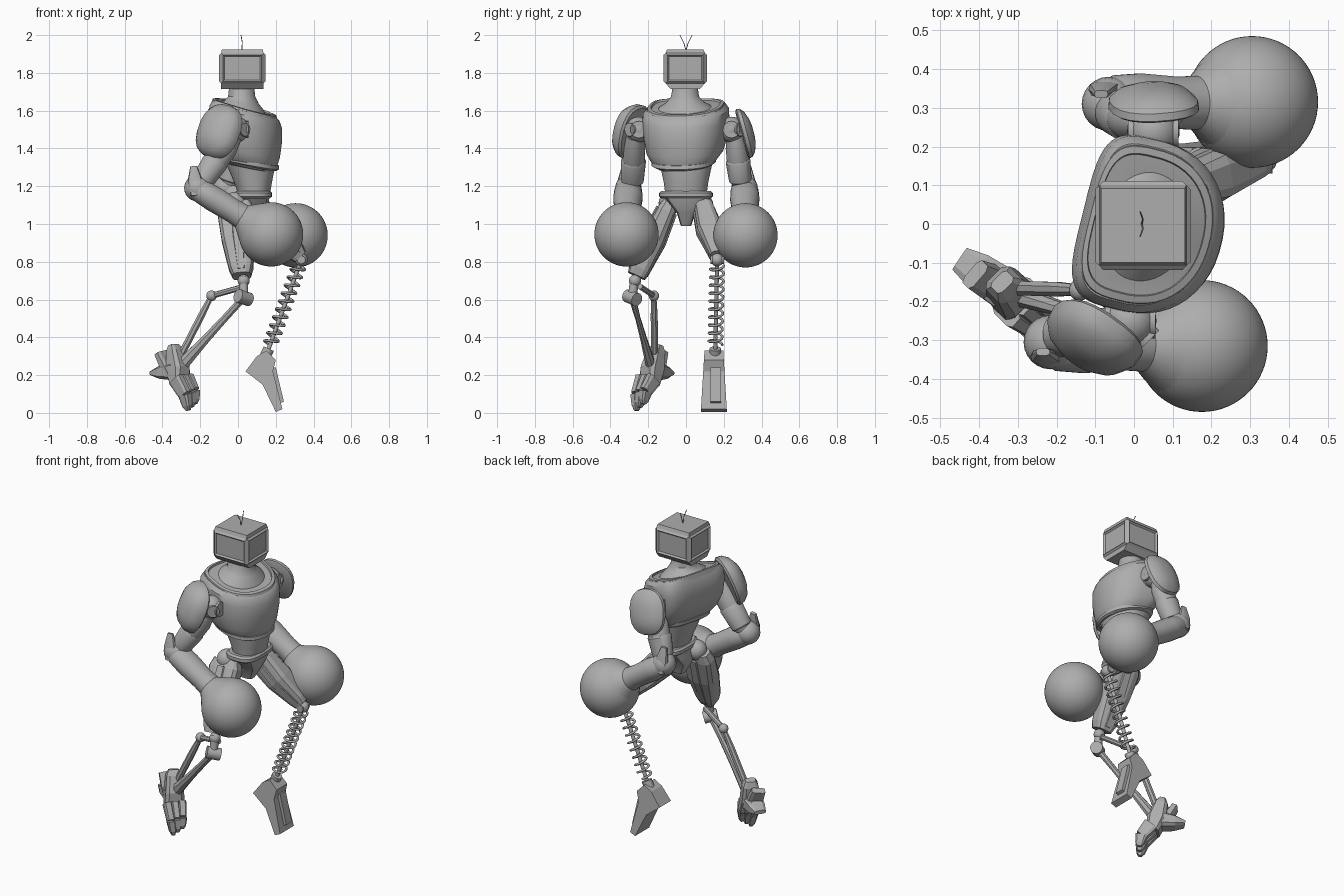
import bpy, bmesh, math
from math import sin, cos, pi, radians
from mathutils import Vector, Matrix

if "Cube" in bpy.data.objects:
    bpy.data.objects.remove(bpy.data.objects["Cube"])

grey = bpy.data.materials.new("plain_grey")
grey.use_nodes = True
grey.diffuse_color = (0.42, 0.42, 0.42, 1)
grey.node_tree.nodes["Principled BSDF"].inputs["Base Color"].default_value = (0.42, 0.42, 0.42, 1)


def finish(name, bm, smooth=True):
    bmesh.ops.recalc_face_normals(bm, faces=bm.faces[:])
    me = bpy.data.meshes.new(name)
    bm.to_mesh(me)
    bm.free()
    me.materials.append(grey)
    ob = bpy.data.objects.new(name, me)
    bpy.context.collection.objects.link(ob)
    if smooth:
        bpy.ops.object.select_all(action='DESELECT')
        ob.select_set(True)
        bpy.context.view_layer.objects.active = ob
        bpy.ops.object.shade_smooth_by_angle(angle=radians(35))
    return ob


def ellipse(n, power=2.0, back_power=None, back=1.0):
    """Unit superellipse; the -x half may be squarer and squashed."""
    pts = []
    for i in range(n):
        a = 2 * pi * (i + 0.5) / n
        c, s = cos(a), sin(a)
        p = 2 / ((back_power or power) if c < 0 else power)
        x = math.copysign(abs(c) ** p, c)
        pts.append((x * (back if x < 0 else 1), math.copysign(abs(s) ** p, s)))
    return pts


def skin(name, rings, smooth=True):
    bm = bmesh.new()
    rows = [[bm.verts.new(p) for p in ring] for ring in rings]
    n = len(rows[0])
    for lo, hi in zip(rows, rows[1:]):
        for i in range(n):
            bm.faces.new((lo[i], lo[(i + 1) % n], hi[(i + 1) % n], hi[i]))
    bm.faces.new(rows[0][::-1])
    bm.faces.new(rows[-1])
    return finish(name, bm, smooth)


def limb(name, start, end, sections, n=24, hint=(0, 1, 0), power=2.0, smooth=True):
    """Loft between two points; sections are (t, half size along hint, half size across)."""
    start, end = Vector(start), Vector(end)
    d = end - start
    u = Vector(hint)
    u = (u - d * (u.dot(d) / d.dot(d))).normalized()
    v = d.normalized().cross(u)
    shape = ellipse(n, power)
    return skin(name, [[start + d * t + u * x * a + v * y * b for x, y in shape]
                       for t, a, b in sections], smooth)


def body(name, rows, n=48, power=2.2, back_power=None, turn=-14, back=1.0):
    """Upright loft; rows are (z, centre x, half depth, half width, forward slope)."""
    rot = Matrix.Rotation(radians(turn), 3, 'Z')
    shape = ellipse(n, power, back_power, back)
    return skin(name, [[rot @ Vector((cx + x * a, y * b, z - x * a * slope))
                        for x, y in shape] for z, cx, a, b, slope in rows])


def rod(name, a, b, r, n=16, smooth=True):
    return limb(name, a, b, [(0, r, r), (1, r, r)], n, (0.1, 1, 0.2), smooth=smooth)


def ball(name, pos, r, seg=32):
    bm = bmesh.new()
    bmesh.ops.create_uvsphere(bm, u_segments=seg, v_segments=seg // 2, radius=r,
                              matrix=Matrix.Translation(pos))
    return finish(name, bm)


def wire(name, pts, r):
    cu = bpy.data.curves.new(name, 'CURVE')
    cu.dimensions = '3D'
    cu.bevel_depth = r
    cu.bevel_resolution = 1
    cu.use_fill_caps = True
    sp = cu.splines.new('POLY')
    sp.points.add(len(pts) - 1)
    for p, co in zip(sp.points, pts):
        p.co = (*co, 1)
    cu.materials.append(grey)
    ob = bpy.data.objects.new(name, cu)
    bpy.context.collection.objects.link(ob)


def side_prism(name, outline, y0, y1, taper=0.0):
    """Extrude an x-z outline across y, narrowing toward the top."""
    sides = [[Vector((x, y + s * taper * z, z)) for x, z in outline]
             for y, s in ((y0, 1), (y1, -1))]
    return skin(name, sides, False)


# Box head with a raised, recessed panel on each side
bm = bmesh.new()
rows = [(1.715, 0.112, 0.078), (1.745, 0.112, 0.104), (1.905, 0.112, 0.104), (1.925, 0.108, 0.096)]
rings = [[bm.verts.new((0.023 + sx * a, sy * b - 0.004, z))
          for sx, sy in ((1, 1), (-1, 1), (-1, -1), (1, -1))] for z, a, b in rows]
for lo, hi in zip(rings, rings[1:]):
    for i in range(4):
        bm.faces.new((lo[i], lo[(i + 1) % 4], hi[(i + 1) % 4], hi[i]))
bm.faces.new(rings[0][::-1])
bm.faces.new(rings[-1])
panels = [f for f in bm.faces if abs(f.calc_center_median().z - 1.825) < 0.005]
bmesh.ops.recalc_face_normals(bm, faces=bm.faces[:])
bmesh.ops.inset_individual(bm, faces=panels, thickness=0.014, depth=0.011)
bmesh.ops.inset_individual(bm, faces=panels, thickness=0.012, depth=-0.01)
finish("head", bm, False)
for s in (-1, 1):
    wire("antenna", [(0.02, 0, 1.92), (0.023, s * 0.012, 1.96), (0.016, s * 0.032, 1.999)], 0.0022)

# Neck, chest, collar and waist
body("neck", [(1.57, 0.02, 0.14, 0.18, 0.3), (1.62, 0.02, 0.12, 0.14, 0.2), (1.645, 0.02, 0.09, 0.1, 0.1),
              (1.675, 0.02, 0.072, 0.074, 0), (1.73, 0.02, 0.066, 0.066, 0)], power=2)
body("chest", [(1.30, 0.06, 0.13, 0.13, 0.2), (1.33, 0.05, 0.155, 0.168, 0.2), (1.38, 0.035, 0.185, 0.2, 0.15),
               (1.46, 0.02, 0.212, 0.218, 0.1), (1.54, 0.015, 0.215, 0.226, 0.15), (1.595, 0.015, 0.2, 0.224, 0.25),
               (1.62, 0.015, 0.18, 0.205, 0.3)], back_power=4, back=0.7)
body("collar", [(1.59, 0.015, 0.197, 0.21, 0.3), (1.627, 0.015, 0.185, 0.2, 0.3), (1.63, 0.015, 0.168, 0.182, 0.3),
                (1.59, 0.015, 0.16, 0.17, 0.3)], back_power=3.5, back=0.7)
body("chest_hem", [(1.31, 0.06, 0.145, 0.15, 0.2), (1.32, 0.057, 0.16, 0.168, 0.2),
                   (1.34, 0.055, 0.16, 0.17, 0.2)], back_power=3, back=0.85)
body("abdomen", [(1.16, 0.085, 0.085, 0.11, 0), (1.22, 0.08, 0.1, 0.118, 0), (1.30, 0.07, 0.125, 0.135, 0),
                 (1.35, 0.06, 0.13, 0.145, 0)], turn=0)
body("belt", [(1.135, 0.08, 0.088, 0.13, 0), (1.145, 0.08, 0.1, 0.142, 0), (1.165, 0.08, 0.1, 0.142, 0),
              (1.175, 0.08, 0.09, 0.13, 0)], power=3, turn=0)
body("pelvis", [(0.99, 0.06, 0.045, 0.028, 0), (1.06, 0.06, 0.085, 0.05, 0), (1.10, 0.07, 0.09, 0.085, 0),
                (1.15, 0.08, 0.09, 0.125, 0)], n=12, power=4, turn=0)

# Arms: shoulder joint, pad, upper arm, elbow, forearm, ball fist
arms = [("right", -1, (-0.01, -0.25, 1.5), (-0.2, -0.285, 1.21), (0.175, -0.315, 0.945),
         (-0.115, -0.31, 1.5), (-0.5, -0.78, 0.32), 0.052, 0.15),
        ("left", 1, (0.05, 0.24, 1.5), (-0.05, 0.29, 1.21), (0.305, 0.315, 0.94),
         (0.05, 0.325, 1.485), (-0.03, 0.95, 0.26), 0.032, 0.135)]
for side, s, sh, el, fist, pad, nrm, thick, size in arms:
    sh, el, fist, pad, nrm = map(Vector, (sh, el, fist, pad, nrm))
    nrm.normalize()
    ball(side + "_shoulder_joint", sh, 0.068)
    rod(side + "_shoulder_axle", sh - Vector((0.065, 0, 0)), sh + Vector((0.065, 0, 0)), 0.045)
    rod(side + "_shoulder_cap", sh, sh + Vector((0.05, s * 0.05, 0)), 0.036)
    rod(side + "_shoulder_socket", sh + Vector((0, -s * 0.08, 0)), sh, 0.06)
    top = sh + Vector((-0.015, s * 0.02, -0.03))
    limb(side + "_upper_arm", top, el, [(0, 0.045, 0.05), (0.25, 0.058, 0.068), (0.6, 0.06, 0.065),
                                        (0.9, 0.055, 0.055), (1, 0.045, 0.045)])
    limb(side + "_arm_band", top, el, [(0.5, 0.06, 0.066), (0.53, 0.066, 0.07), (0.92, 0.06, 0.06),
                                       (0.95, 0.05, 0.05)])
    ball(side + "_elbow", el + Vector((-0.015, s * 0.02, -0.02)), 0.07, 24)
    limb(side + "_forearm", el + Vector((-0.03, s * 0.02, -0.015)), fist,
         [(0, 0.055, 0.05), (0.08, 0.074, 0.064), (0.25, 0.078, 0.068), (0.5, 0.068, 0.064),
          (0.62, 0.07, 0.068), (0.72, 0.11, 0.11), (0.8, 0.14, 0.14)])
    limb(side + "_elbow_guard", el + Vector((-0.035, s * 0.045, 0.095)), el + Vector((-0.02, s * 0.07, -0.06)),
         [(0, 0.01, 0.018), (0.5, 0.02, 0.04), (1, 0.015, 0.03)], 10, power=3)
    ball(side + "_fist", fist, 0.17, 64)
    limb(side + "_shoulder_pad", pad - nrm * thick, pad + nrm * thick,
         [(0, size * 0.92, size * 0.78), (0.1, size, size * 0.85), (0.4, size * 0.97, size * 0.83),
          (0.7, size * 0.8, size * 0.68), (0.92, size * 0.5, size * 0.4), (1, size * 0.25, size * 0.2)],
         20, (0.2, 0, 1), 2.4)

# Thighs with a raised strip
for side, hip, knee, w, end in (("right", (-0.015, -0.085, 1.11), (0.02, -0.262, 0.725), 0.1, 0.05),
                                ("left", (0.07, 0.085, 1.1), (0.325, 0.165, 0.83), 0.085, 0.038)):
    limb(side + "_thigh", hip, knee, [(0, 0.04, w * 0.8), (0.12, 0.052, w), (0.5, 0.066, w * 0.9),
                                      (0.9, end * 1.15, w * 0.65), (1, end, w * 0.5)],
         12, power=3.5, smooth=False)
    limb(side + "_thigh_strip", hip, knee, [(0.1, 0.06, w * 0.3), (0.5, 0.074, w * 0.35),
                                            (0.95, end * 1.15, w * 0.25)], 8, power=5, smooth=False)
    ball(side + "_hip", hip, 0.06, 24)

# Spring leg and its peg foot
top, low = Vector((0.335, 0.165, 0.81)), Vector((0.155, 0.155, 0.32))
ball("left_knee", top, 0.034, 24)
rod("left_knee_axle", top - Vector((0, 0.035, 0)), top + Vector((0, 0.035, 0)), 0.022)
rod("spring_core", top, low, 0.011)
d = low - top
u = Vector((0, 1, 0))
v = d.normalized().cross(u)
turns, steps = 10, 16
wire("spring", [top + d * (0.06 + 0.86 * i / (turns * steps)) + (u * cos(2 * pi * i / steps)
     + v * sin(2 * pi * i / steps)) * 0.036 for i in range(turns * steps + 1)], 0.007)
side_prism("peg_foot", [(0.15, 0.33), (0.2, 0.28), (0.185, 0.22), (0.235, 0.02), (0.2, 0.005),
                        (0.13, 0.15), (0.04, 0.22), (0.1, 0.3)], 0.078, 0.217, 0.06)
side_prism("peg_front_plate", [(0.2, 0.24), (0.243, 0.06), (0.22, 0.05), (0.17, 0.24)], 0.13, 0.185)
rod("spring_seat", low + Vector((0.008, 0, 0.02)), low + Vector((-0.02, 0, -0.04)), 0.03)

# Strut leg: knee, shin, rear linkage
knee, pivot, ankle = Vector((0.03, -0.285, 0.61)), Vector((-0.14, -0.17, 0.62)), Vector((-0.3, -0.185, 0.25))
ball("right_knee", (0.03, -0.27, 0.70), 0.032, 24)
rod("knee_link", (0.03, -0.27, 0.72), knee, 0.024)
rod("knee_barrel", knee - Vector((0.03, 0.025, -0.01)), knee + Vector((0.03, 0.025, -0.01)), 0.036)
limb("shin", knee, ankle, [(0, 0.02, 0.02), (0.3, 0.014, 0.02), (0.6, 0.018, 0.024), (1, 0.028, 0.036)],
     8, smooth=False)
rod("knee_arm", knee + Vector((0.01, 0.04, 0.06)), pivot, 0.016, 8, False)
ball("linkage_pivot", pivot, 0.028, 20)
limb("rear_strut", pivot, ankle + Vector((-0.02, 0.02, 0.02)), [(0, 0.014, 0.014), (0.3, 0.02, 0.02),
     (0.85, 0.02, 0.02), (1, 0.015, 0.015)], 8, smooth=False)

# Jointed foot, pointed downwards, with heel spur and three toes
fwd = Vector((0.7, -0.7, 0))
across = Vector((0.7, 0.7, 0))
limb("ankle_block", (-0.34, -0.15, 0.36), (-0.305, -0.195, 0.15),
     [(0, 0.03, 0.02), (0.15, 0.045, 0.04), (0.6, 0.055, 0.058), (1, 0.06, 0.035)], 8, across, 4, False)
limb("heel_spur", (-0.33, -0.17, 0.22), (-0.45, -0.09, 0.21),
     [(0, 0.055, 0.05), (0.6, 0.05, 0.035), (1, 0.035, 0.012)], 8, across, 4, False)
limb("heel_fin", (-0.41, -0.13, 0.32), (-0.35, -0.16, 0.2), [(0, 0.04, 0.02), (1, 0.05, 0.03)],
     8, across, 4, False)
for i in (-1, 0, 1):
    root = Vector((-0.3, -0.2, 0.18)) + across * i * 0.042
    tip = Vector((-0.245, -0.245, 0.012 + 0.035 * (i + 1) / 2)) + across * i * 0.025
    mid = root.lerp(tip, 0.5) + fwd * 0.02
    limb("toe_base", root, mid, [(0, 0.024, 0.045), (1, 0.022, 0.035)], 8, across, 4, False)
    limb("toe_tip", mid, tip, [(0, 0.025, 0.036), (0.7, 0.02, 0.026), (1, 0.01, 0.012)], 8, across, 4, False)
